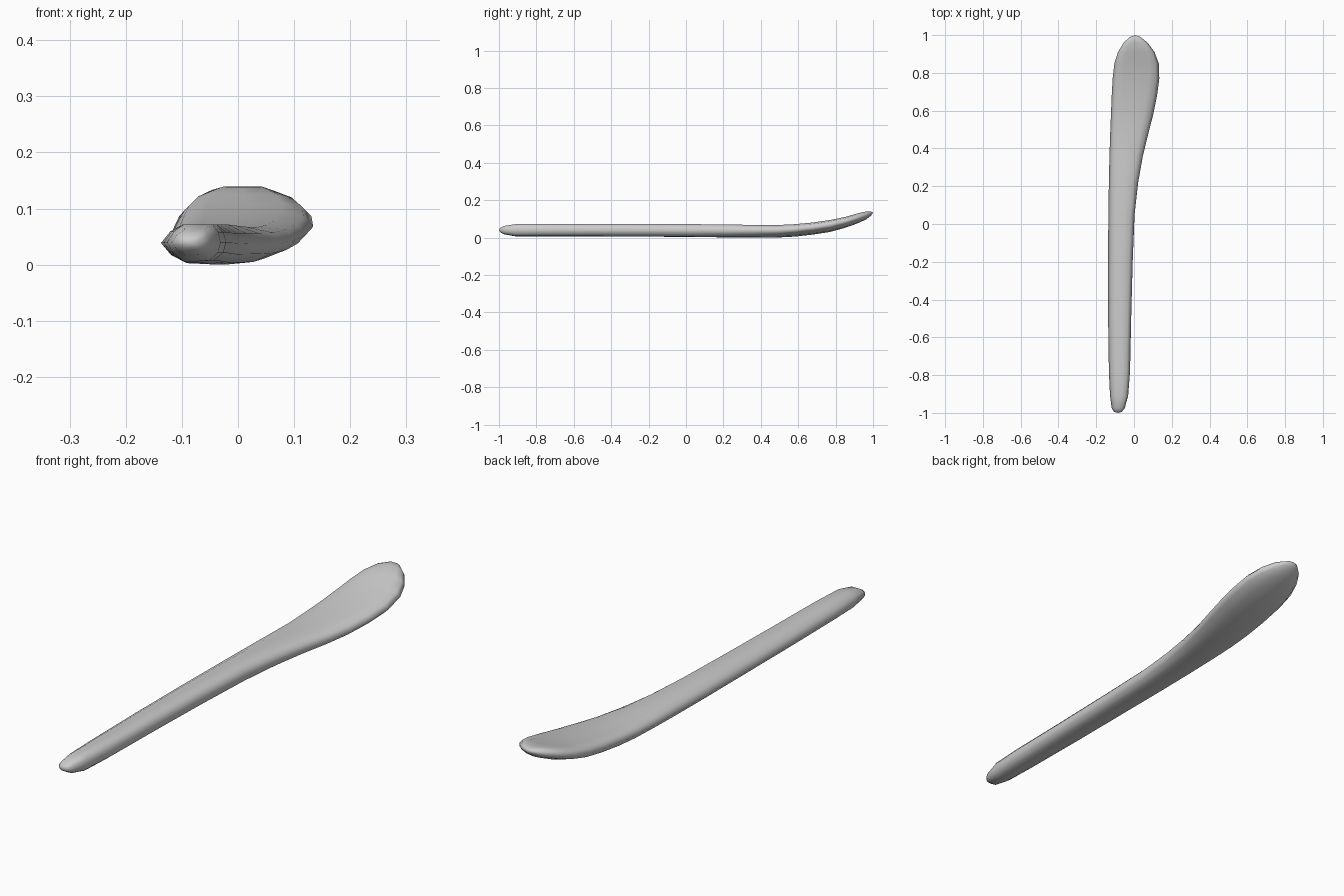
import bpy, bmesh

# Stations along the length: y, left x, right x, bottom z, top z, dish depth
STATIONS = [
    (-0.995, -0.105, -0.065, 0.034, 0.054, 0),
    (-0.975, -0.118, -0.049, 0.022, 0.066, 0),
    (-0.91, -0.127, -0.031, 0.010, 0.076, 0),
    (-0.78, -0.133, -0.021, 0.010, 0.076, 0),
    (-0.50, -0.137, -0.015, 0.010, 0.076, 0),
    (-0.20, -0.137, -0.007, 0.009, 0.076, 0),
    (0.05, -0.136, 0.003, 0.007, 0.076, 0.001),
    (0.22, -0.133, 0.022, 0.005, 0.076, 0.004),
    (0.36, -0.130, 0.047, 0.004, 0.076, 0.007),
    (0.48, -0.126, 0.076, 0.004, 0.077, 0.010),
    (0.58, -0.122, 0.102, 0.009, 0.083, 0.011),
    (0.68, -0.118, 0.122, 0.020, 0.093, 0.012),
    (0.77, -0.113, 0.134, 0.034, 0.106, 0.012),
    (0.85, -0.104, 0.131, 0.056, 0.121, 0.010),
    (0.91, -0.085, 0.109, 0.077, 0.136, 0.007),
    (0.96, -0.055, 0.072, 0.099, 0.145, 0.003),
    (0.99, -0.022, 0.034, 0.121, 0.143, 0),
]

# Unit cross-sections for the handle and the flatter paddle end
HANDLE = [(-1, 0), (-0.73, 0.62), (-0.36, 1), (0.2, 1), (0.7, 1), (0.92, 0.55),
          (1, 0), (0.9, -0.55), (0.6, -0.95), (0.1, -1), (-0.36, -1), (-0.73, -0.62)]
PADDLE = [(-1, 0.1), (-0.86, 0.7), (-0.55, 1), (0, 1), (0.55, 1), (0.86, 0.65),
          (1, 0.05), (0.87, -0.4), (0.5, -0.84), (0, -1), (-0.5, -0.88), (-0.85, -0.5)]


def ring(bm, y, xl, xr, zb, zt, dish):
    t = min(max((y - 0.05) / 0.55, 0), 1)
    verts = []
    for (hu, hw), (pu, pw) in zip(HANDLE, PADDLE):
        u, w = hu + (pu - hu) * t, hw + (pw - hw) * t
        z = (zb + zt) / 2 + w * (zt - zb) / 2
        if w > 0.5:
            z -= dish * max(0, 1 - u * u)
        verts.append(bm.verts.new(((xl + xr) / 2 + u * (xr - xl) / 2, y, z)))
    return verts


# One lofted body with pointed, rounded ends
bm = bmesh.new()
rings = [ring(bm, *s) for s in STATIONS]
n = len(HANDLE)
for a, b in zip(rings, rings[1:]):
    for i in range(n):
        j = (i + 1) % n
        bm.faces.new((a[i], a[j], b[j], b[i]))
for loop, tip in ((rings[0], (-0.085, -1, 0.045)), (rings[-1], (0.008, 1, 0.138))):
    v = bm.verts.new(tip)
    for i in range(n):
        bm.faces.new((loop[i], loop[(i + 1) % n], v))
bmesh.ops.recalc_face_normals(bm, faces=bm.faces)
for f in bm.faces:
    f.smooth = True
lo = min(v.co.z for v in bm.verts)
bmesh.ops.translate(bm, verts=bm.verts, vec=(0, 0, -lo))

mesh = bpy.data.meshes.new("paddle_stick")
bm.to_mesh(mesh)
bm.free()
obj = bpy.data.objects.new("paddle_stick", mesh)
bpy.context.collection.objects.link(obj)
